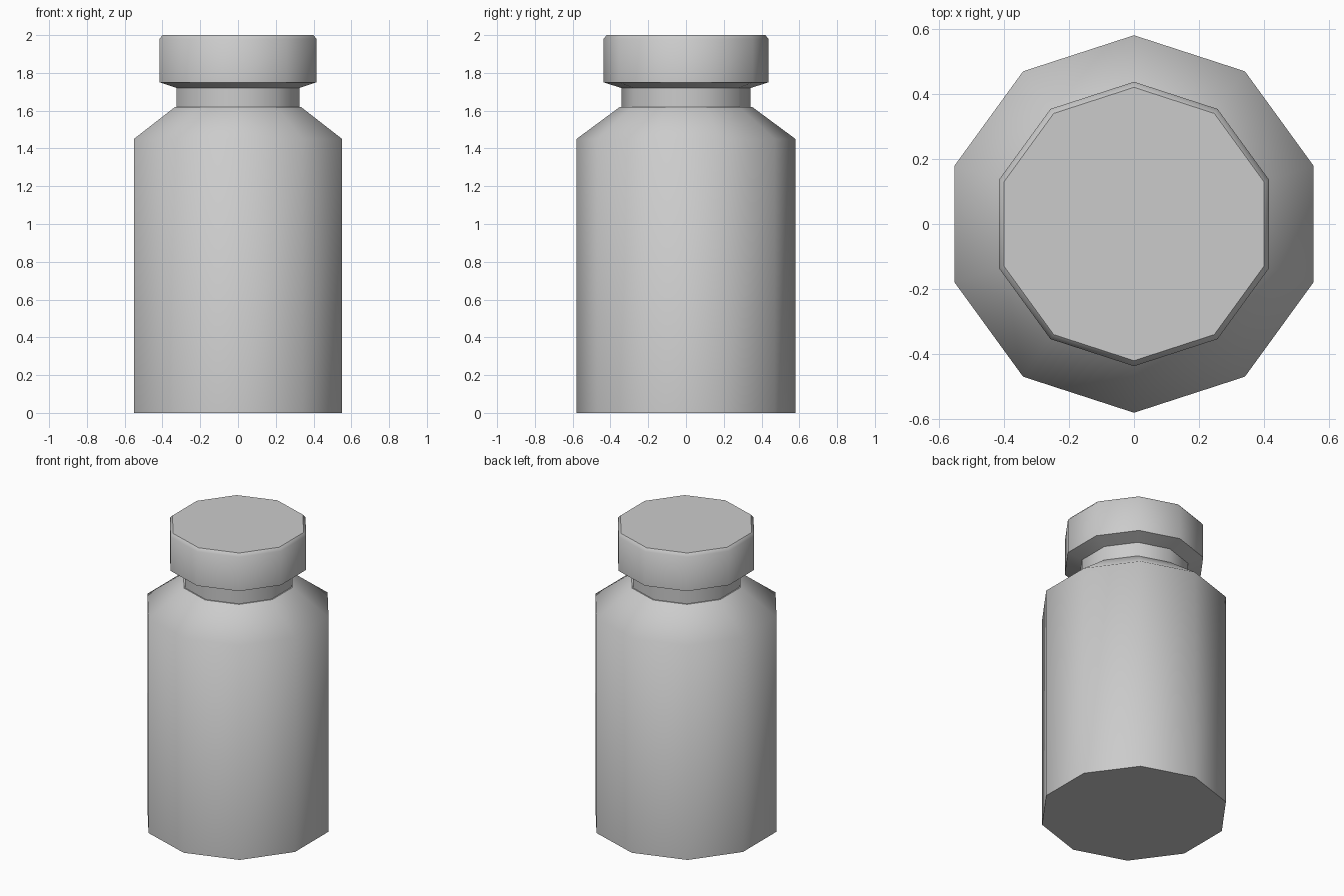
import bpy, bmesh
from math import sin, cos, pi

SIDES = 10

cube = bpy.data.objects.get("Cube")
if cube:
    bpy.data.objects.remove(cube, do_unlink=True)

# Plain grey material
grey = bpy.data.materials.new("plain_grey")
grey.use_nodes = True
colour = (0.6, 0.6, 0.6, 1)
grey.diffuse_color = colour
grey.node_tree.nodes["Principled BSDF"].inputs["Base Color"].default_value = colour


def lathe(name, profile, sharp_rings):
    """Closed solid from (radius, height) rings, with creases at chosen rings."""
    bm = bmesh.new()
    rings = []
    for r, z in profile:
        angles = [pi / 2 + 2 * pi * i / SIDES for i in range(SIDES)]
        rings.append([bm.verts.new((r * cos(a), r * sin(a), z)) for a in angles])
    for low, high in zip(rings, rings[1:]):
        for i in range(SIDES):
            j = (i + 1) % SIDES
            bm.faces.new((low[i], low[j], high[j], high[i]))
    bm.faces.new(rings[0][::-1])
    bm.faces.new(rings[-1])
    for f in bm.faces:
        f.smooth = True
    for k in sharp_rings:
        for i in range(SIDES):
            bm.edges.get((rings[k][i], rings[k][(i + 1) % SIDES])).smooth = False
    mesh = bpy.data.meshes.new(name)
    bm.to_mesh(mesh)
    bm.free()
    mesh.materials.append(grey)
    obj = bpy.data.objects.new(name, mesh)
    bpy.context.collection.objects.link(obj)
    return obj


# Straight body running smoothly into a sloped shoulder
lathe("bottle_body", [(0.58, 0), (0.58, 1.45), (0.35, 1.62)], (0, 2))
# Short neck
lathe("bottle_neck", [(0.342, 1.61), (0.342, 1.73)], (0, 1))
# Cap with a sloped underside and a chamfered rim
lathe("bottle_cap", [(0.342, 1.72), (0.437, 1.75), (0.437, 1.98), (0.42, 2)], (0, 1, 3))
